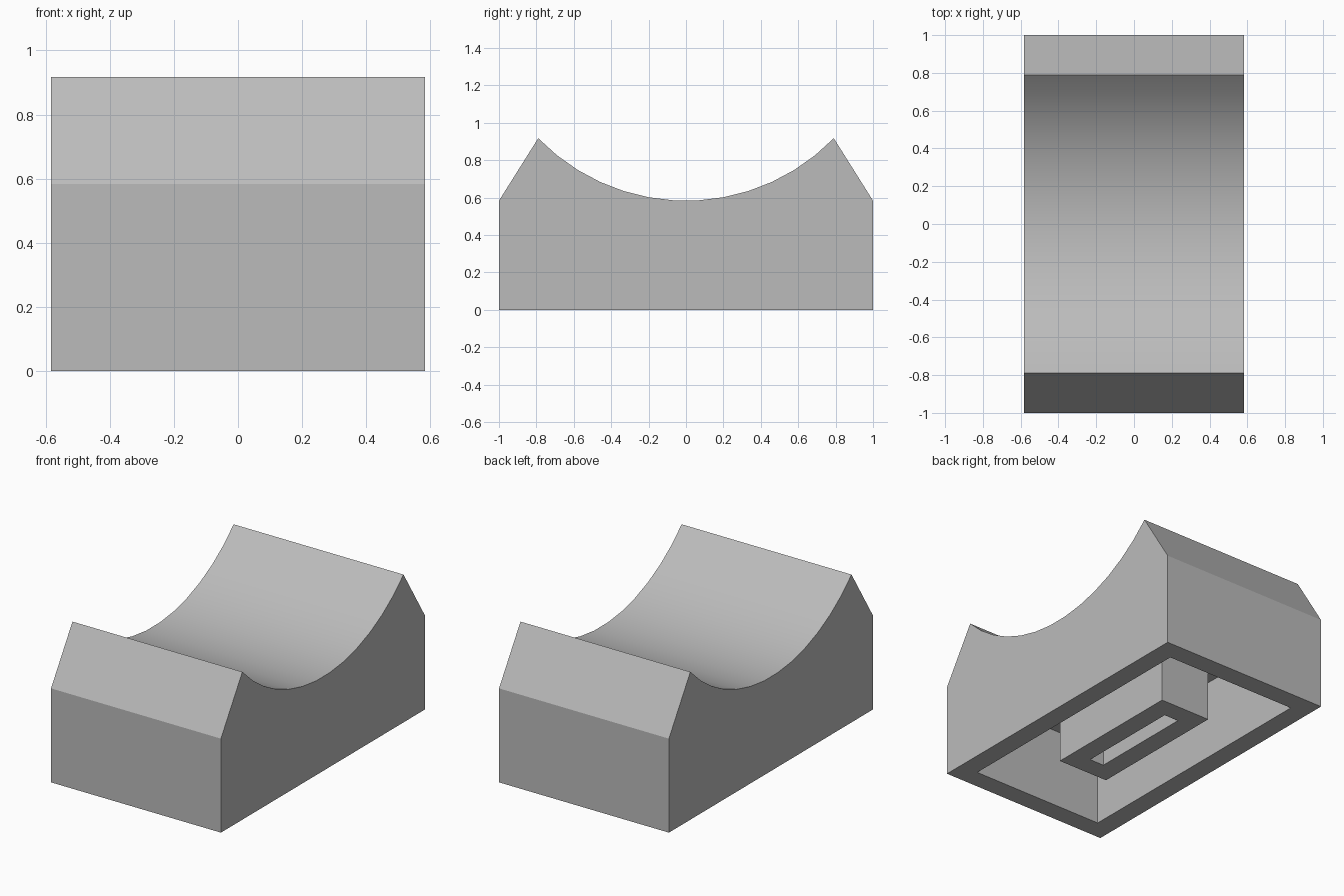
import bpy, bmesh, math

cube = bpy.data.objects.get("Cube")
if cube:
    bpy.data.objects.remove(cube, do_unlink=True)

WALL = 0.125      # wall thickness
CEILING = 0.5     # height of the hollow inside

grey = bpy.data.materials.new("light_grey")
grey.use_nodes = True
colour = (0.5, 0.5, 0.5, 1)
grey.diffuse_color = colour
grey.node_tree.nodes["Principled BSDF"].inputs["Base Color"].default_value = colour


def hollow_prism(name, profile, half_width):
    """Extrude a (y, z) profile across x, then hollow it out from below."""
    bm = bmesh.new()
    side = bm.faces.new([bm.verts.new((-half_width, y, z)) for y, z in profile])
    ext = bmesh.ops.extrude_face_region(bm, geom=[side])
    moved = [v for v in ext["geom"] if isinstance(v, bmesh.types.BMVert)]
    bmesh.ops.translate(bm, vec=(2 * half_width, 0, 0), verts=moved)
    bmesh.ops.recalc_face_normals(bm, faces=bm.faces)

    # Rim and cavity
    bottom = min(bm.faces, key=lambda f: f.calc_center_median().z)
    bmesh.ops.inset_region(bm, faces=[bottom], thickness=WALL, use_even_offset=True)
    ext = bmesh.ops.extrude_face_region(bm, geom=[bottom])
    moved = [v for v in ext["geom"] if isinstance(v, bmesh.types.BMVert)]
    bmesh.ops.translate(bm, vec=(0, 0, CEILING), verts=moved)
    if bottom.is_valid:
        bmesh.ops.delete(bm, geom=[bottom], context="FACES_ONLY")
    bmesh.ops.recalc_face_normals(bm, faces=bm.faces)

    mesh = bpy.data.meshes.new(name)
    bm.to_mesh(mesh)
    bm.free()
    mesh.materials.append(grey)
    obj = bpy.data.objects.new(name, mesh)
    bpy.context.collection.objects.link(obj)
    return obj


# Body: block with sloped ends and a concave saddle on top
SHOULDER, PEAK, PEAK_Y, STEPS = 0.583, 0.917, 0.79, 13
sag = PEAK - SHOULDER
radius = (PEAK_Y ** 2 + sag ** 2) / (2 * sag)
half_angle = math.asin(PEAK_Y / radius)
angles = [half_angle * (1 - 2 * i / STEPS) for i in range(STEPS + 1)]
saddle = [(radius * math.sin(a), SHOULDER + radius * (1 - math.cos(a))) for a in angles]
outline = [(-1, 0), (1, 0), (1, SHOULDER)] + saddle + [(-1, SHOULDER)]
body = hollow_prism("body", outline, 0.583)

# Hollow post under the middle, its top sunk into the ceiling
post_top = CEILING + 0.03
post = hollow_prism("inner_post",
                    [(-0.463, 0), (0.463, 0), (0.463, post_top), (-0.463, post_top)],
                    0.175)

# Smooth the saddle, keep the edges sharp
bpy.ops.object.select_all(action="DESELECT")
body.select_set(True)
bpy.context.view_layer.objects.active = body
bpy.ops.object.shade_smooth_by_angle(angle=math.radians(25))
